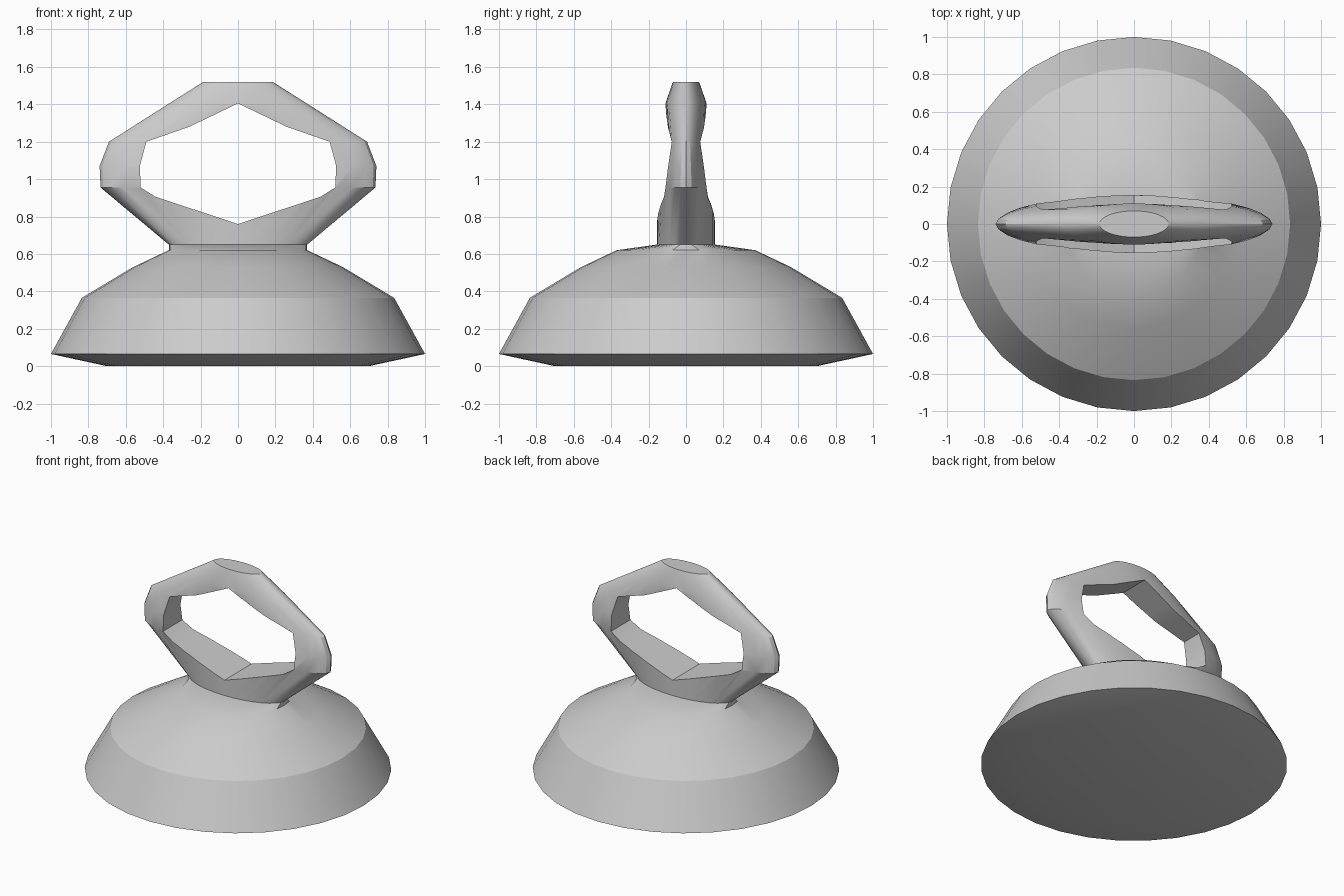
import bpy
import bmesh
from math import cos, sin, pi, radians

cube = bpy.data.objects.get("Cube")
if cube:
    bpy.data.objects.remove(cube)

SIDES = 32

grey = bpy.data.materials.new("plain grey")
grey.use_nodes = True
colour = (0.6, 0.6, 0.6, 1)
grey.diffuse_color = colour
grey.node_tree.nodes["Principled BSDF"].inputs["Base Color"].default_value = colour


def make_object(name, bm):
    """Turn a bmesh into a linked object with outward normals."""
    bmesh.ops.recalc_face_normals(bm, faces=bm.faces)
    mesh = bpy.data.meshes.new(name)
    bm.to_mesh(mesh)
    bm.free()
    mesh.materials.append(grey)
    obj = bpy.data.objects.new(name, mesh)
    bpy.context.collection.objects.link(obj)
    return obj


def loft(name, rings):
    """Bridge stacked ellipses given as (half width, half depth, height)."""
    bm = bmesh.new()
    loops = []
    for a, b, z in rings:
        angles = [2 * pi * i / SIDES for i in range(SIDES)]
        loops.append([bm.verts.new((a * cos(t), b * sin(t), z)) for t in angles])
    for low, high in zip(loops, loops[1:]):
        for i in range(SIDES):
            j = (i + 1) % SIDES
            bm.faces.new((low[i], low[j], high[j], high[i]))
    bm.faces.new(loops[0])
    bm.faces.new(loops[-1])
    return make_object(name, bm)


def select_only(obj):
    bpy.ops.object.select_all(action="DESELECT")
    obj.select_set(True)
    bpy.context.view_layer.objects.active = obj


# Round domed base, closing onto the oval neck
base = loft("domed_base", [
    (0.70, 0.70, 0), (1, 1, 0.065), (0.835, 0.835, 0.365),
    (0.56, 0.56, 0.53), (0.37, 0.37, 0.62), (0.37, 0.155, 0.65)])

# Flattened oval handle
handle = loft("grip_handle", [
    (0.365, 0.155, 0.62), (0.37, 0.155, 0.65), (0.735, 0.155, 0.955),
    (0.74, 0.135, 1.07), (0.69, 0.108, 1.2), (0.367, 0.11, 1.405),
    (0.185, 0.07, 1.52)])

# Finger opening cut straight through the handle
right = [(0.26, 1.28), (0.49, 1.2), (0.525, 1.07), (0.52, 0.955), (0.44, 0.905)]
outline = [(0, 1.405)] + right + [(0, 0.76)] + [(-x, z) for x, z in reversed(right)]
bm = bmesh.new()
face = bm.faces.new([bm.verts.new((x, -0.5, z)) for x, z in outline])
walls = bmesh.ops.extrude_face_region(bm, geom=[face])["geom"]
bmesh.ops.translate(bm, vec=(0, 1, 0),
                    verts=[v for v in walls if isinstance(v, bmesh.types.BMVert)])
cutter = make_object("opening_cutter", bm)
cutter.hide_render = True

cut = handle.modifiers.new("finger opening", "BOOLEAN")
cut.operation = "DIFFERENCE"
cut.solver = "EXACT"
cut.object = cutter
select_only(handle)
bpy.ops.object.modifier_apply(modifier=cut.name)
bpy.data.objects.remove(cutter)

for part in (base, handle):
    select_only(part)
    bpy.ops.object.shade_smooth_by_angle(angle=radians(28))
